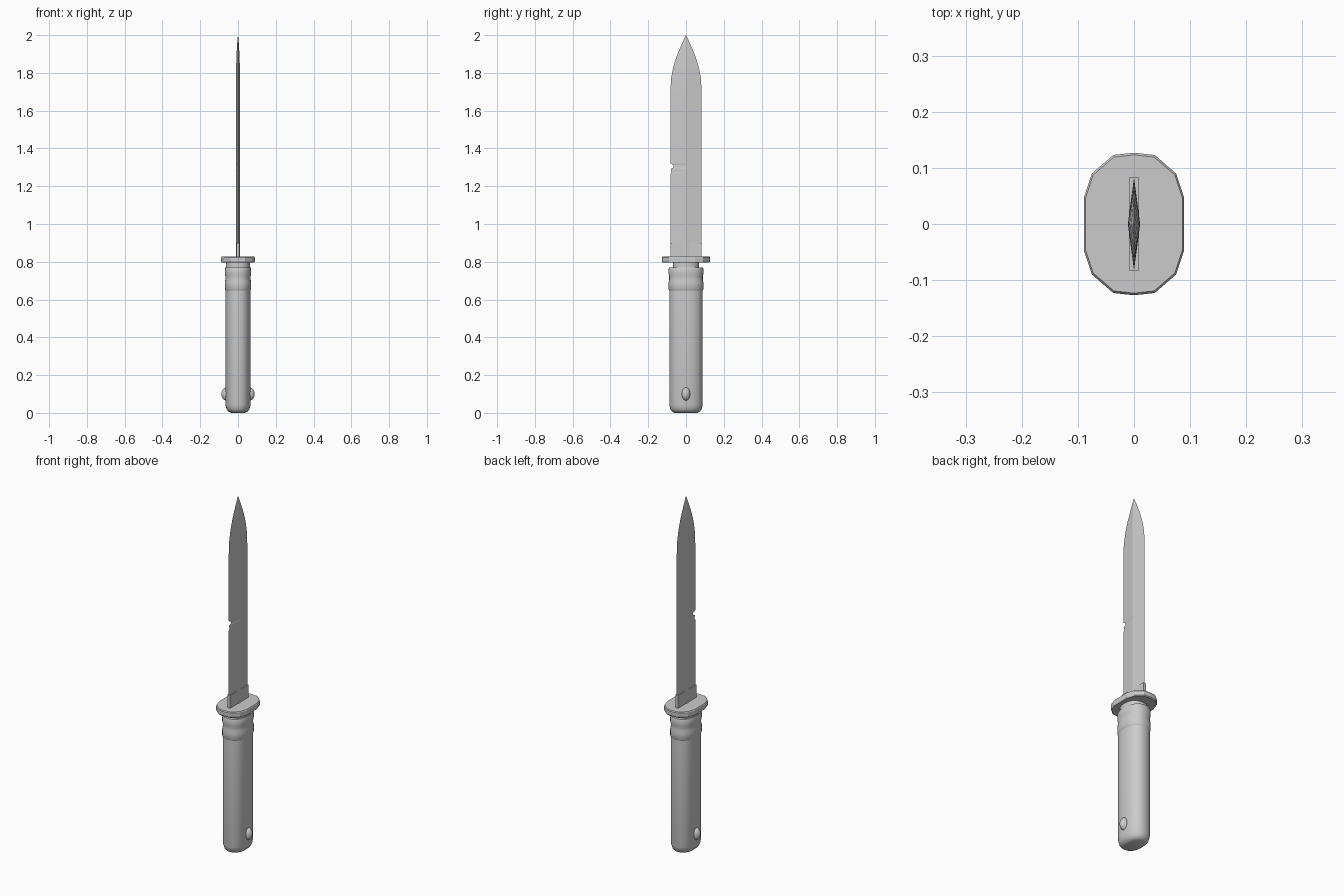
import bpy, math

if "Cube" in bpy.data.objects:
    bpy.data.objects.remove(bpy.data.objects["Cube"])


def make_mesh(name, verts, faces, smooth=None):
    mesh = bpy.data.meshes.new(name)
    mesh.from_pydata(verts, [], faces)
    obj = bpy.data.objects.new(name, mesh)
    bpy.context.collection.objects.link(obj)
    bpy.ops.object.select_all(action='DESELECT')
    obj.select_set(True)
    bpy.context.view_layer.objects.active = obj
    if smooth:
        bpy.ops.object.shade_smooth_by_angle(angle=math.radians(smooth))
    return obj


def loft(name, rings, smooth=None):
    """Skin a stack of equal-sized rings and cap both ends."""
    n = len(rings[0])
    verts = [p for r in rings for p in r]
    faces = [(k * n + i, k * n + (i + 1) % n, (k + 1) * n + (i + 1) % n, (k + 1) * n + i)
             for k in range(len(rings) - 1) for i in range(n)]
    faces.append(tuple(reversed(range(n))))
    faces.append(tuple(range(len(verts) - n, len(verts))))
    return make_mesh(name, verts, faces, smooth)


def oval(rx, ry, z, n=32, power=2.3):
    ring = []
    for i in range(n):
        c, s = math.cos(2 * math.pi * i / n), math.sin(2 * math.pi * i / n)
        ring.append((math.copysign(abs(c) ** (2 / power), c) * rx,
                     math.copysign(abs(s) ** (2 / power), s) * ry, z))
    return ring


# Grip with rounded pommel end
grip = [(0.035, 0.058, 0.0), (0.05, 0.072, 0.006), (0.06, 0.082, 0.018),
        (0.066, 0.088, 0.042), (0.066, 0.088, 0.65)]
loft("grip", [oval(*p) for p in grip], 35)

# Collar with two raised bands, and the neck under the guard
collar = [(0.066, 0.088, 0.648), (0.07, 0.092, 0.655), (0.07, 0.092, 0.69),
          (0.067, 0.089, 0.705), (0.067, 0.089, 0.722), (0.07, 0.092, 0.735),
          (0.07, 0.092, 0.762), (0.067, 0.089, 0.77)]
loft("collar", [oval(*p) for p in collar], 35)
loft("neck", [oval(0.064, 0.07, 0.765), oval(0.064, 0.07, 0.80)], 35)

# Faceted guard plate with chamfered rims
quarter = [(0.089, 0.048), (0.075, 0.09), (0.037, 0.123)]
half = quarter + [(0, 0.127)] + [(-x, y) for x, y in reversed(quarter)]
outline = half + [(-x, -y) for x, y in half]
loft("guard", [[(x * s, y * s, z) for x, y in outline]
               for s, z in ((0.97, 0.795), (1, 0.80), (1, 0.823), (0.97, 0.828))])

# Flat block at the root of the blade
loft("blade_root", [[(0.009, -0.083, z), (0.009, 0.083, z), (-0.009, 0.083, z), (-0.009, -0.083, z)]
                    for z in (0.825, 0.9)])

# Double-edged blade: z, half width, half thickness, bite out of the -y edge
stations = [(0.825, .083, .011, 0), (1.265, .083, .011, 0), (1.275, .083, .011, .008),
            (1.285, .083, .011, .004), (1.292, .083, .011, .003), (1.30, .083, .011, .018),
            (1.312, .083, .011, .018), (1.32, .083, .011, 0), (1.70, .083, .011, 0),
            (1.77, .079, .011, 0), (1.83, .068, .010, 0), (1.89, .049, .008, 0),
            (1.95, .024, .005, 0), (2.0, .0005, .0005, 0)]
loft("blade", [[(t, 0, z), (0, w, z), (-t, 0, z), (0, bite - w, z)]
               for z, w, t, bite in stations])

# Domed pins on both sides of the grip
for side, label in ((1, "right"), (-1, "left")):
    bpy.ops.mesh.primitive_uv_sphere_add(segments=20, ring_count=12, radius=1,
                                         location=(side * 0.062, 0, 0.1))
    pin = bpy.context.object
    pin.name = "pin_" + label
    pin.scale = (0.026, 0.023, 0.035)
    bpy.ops.object.shade_smooth()
